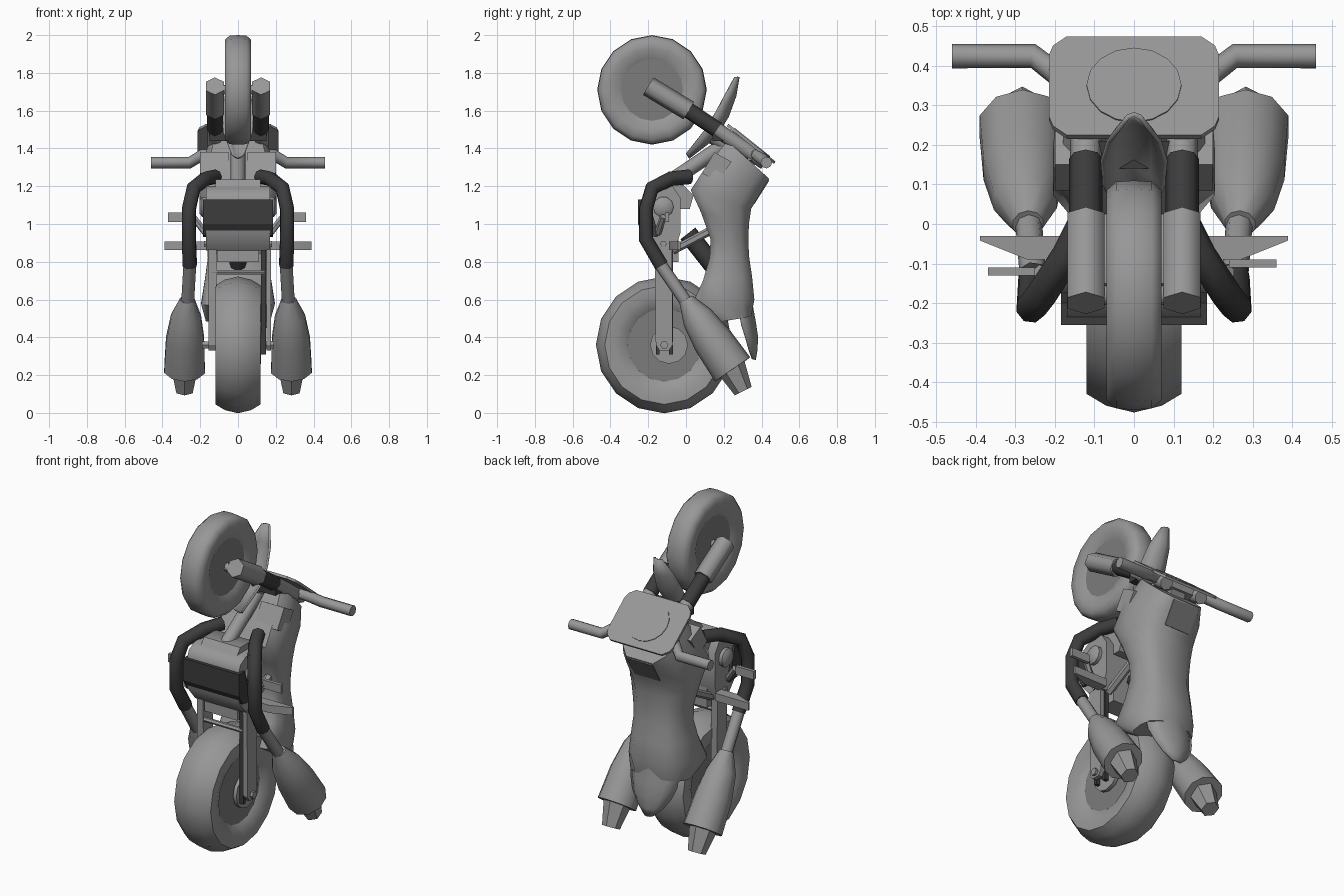
import bpy, bmesh, math
from mathutils import Vector

if "Cube" in bpy.data.objects:
    bpy.data.objects.remove(bpy.data.objects["Cube"])


def material(name, v):
    m = bpy.data.materials.new(name)
    m.diffuse_color = (v, v, v, 1)
    m.use_nodes = True
    m.node_tree.nodes["Principled BSDF"].inputs["Base Color"].default_value = m.diffuse_color
    return m


GREY = material("grey paint", 0.31)
HUB = material("hub grey", 0.2)
DARK = material("dark metal", 0.045)


def finish(name, bm, mat, angle=40):
    bmesh.ops.remove_doubles(bm, verts=bm.verts, dist=0.0002)
    bmesh.ops.recalc_face_normals(bm, faces=bm.faces)
    me = bpy.data.meshes.new(name)
    bm.to_mesh(me)
    bm.free()
    ob = bpy.data.objects.new(name, me)
    bpy.context.collection.objects.link(ob)
    me.materials.append(mat)
    bpy.ops.object.select_all(action='DESELECT')
    ob.select_set(True)
    bpy.context.view_layer.objects.active = ob
    bpy.ops.object.shade_smooth_by_angle(angle=math.radians(angle))
    return ob


def skin(name, rings, mat, caps=True, angle=40):
    """Joins closed rings of points into one surface."""
    bm = bmesh.new()
    vs = [[bm.verts.new(p) for p in r] for r in rings]
    n = len(vs[0])
    for a, b in zip(vs, vs[1:]):
        for i in range(n):
            bm.faces.new((a[i], a[(i + 1) % n], b[(i + 1) % n], b[i]))
    if caps:
        bm.faces.new(vs[0])
        bm.faces.new(vs[-1])
    return finish(name, bm, mat, angle)


def tube(name, pts, radii, mat, sides=8, angle=50):
    """Tube through points, one radius per point."""
    pts = [Vector(p) for p in pts]
    if not isinstance(radii, (list, tuple)):
        radii = [radii] * len(pts)
    rings, u = [], None
    for i, p in enumerate(pts):
        t = (pts[min(i + 1, len(pts) - 1)] - pts[max(i - 1, 0)]).normalized()
        if u is None:
            u = t.cross(Vector((1, 0, 0)))
            if u.length < 0.3:
                u = t.cross(Vector((0, 0, 1)))
        u = (u - t * u.dot(t)).normalized()
        v = t.cross(u)
        rings.append([p + (u * math.cos(a) + v * math.sin(a)) * radii[i]
                      for a in (2 * math.pi * k / sides for k in range(sides))])
    return skin(name, rings, mat, angle=angle)


def prism(name, outline, x0, x1, mat, angle=30):
    """Side outline (y, z) stretched from x0 to x1."""
    return skin(name, [[(x, y, z) for y, z in outline] for x in (x0, x1)], mat, angle=angle)


def box(name, c, s, mat):
    y, z, h, k = c[1], c[2], s[1] / 2, s[2] / 2
    return prism(name, [(y - h, z - k), (y + h, z - k), (y + h, z + k), (y - h, z + k)],
                 c[0] - s[0] / 2, c[0] + s[0] / 2, mat)


def wheel(name, cy, cz, section, hub_x, hub_r, sides=16):
    """Tyre turned about the x axis, with a hub disc."""
    full = [(-x, r) for x, r in reversed(section)] + section[1:]
    rings = [[(x, cy + r * math.sin(2 * math.pi * k / sides),
               cz + r * math.cos(2 * math.pi * k / sides)) for k in range(sides)]
             for x, r in full]
    skin(name + "_tyre", rings, GREY, caps=False, angle=50)
    tube(name + "_hub", [(-hub_x, cy, cz), (hub_x, cy, cz)], hub_r, HUB, sides=sides)


def blade(name, path, centre, drop):
    """Thin mudguard: ridge path of (y, z, half width), edges dropped to the centre."""
    bm = bmesh.new()
    rows = []
    for y, z, w in path:
        d = (Vector((0, *centre)) - Vector((0, y, z))).normalized() * drop * w
        rows.append([bm.verts.new(Vector((x, y, z)) + d * f)
                     for x, f in ((-w, 1), (-w * .6, .35), (0, 0), (w * .6, .35), (w, 1))])
    for a, b in zip(rows, rows[1:]):
        for i in range(4):
            bm.faces.new((a[i], a[i + 1], b[i + 1], b[i]))
    ob = finish(name, bm, GREY, 60)
    ob.modifiers.new("thickness", 'SOLIDIFY').thickness = 0.012


# Wheels
wheel("rear_wheel", -0.115, 0.36,
      [(0, .362), (.07, .345), (.12, .315), (.12, .26), (.10, .21), (.085, .19)], .088, .195)
wheel("front_wheel", -0.18, 1.71,
      [(0, .29), (.045, .287), (.07, .265), (.07, .22), (.06, .18), (.05, .16)], .052, .165)
tube("front_axle", [(-.13, -.18, 1.71), (.13, -.18, 1.71)], .025, GREY)
tube("rear_axle", [(-.19, -.115, .36), (.19, -.115, .36)], .022, GREY, sides=6)
blade("front_mudguard", [(.272, 1.78, .02), (.255, 1.68, .06), (.215, 1.57, .075),
                         (.14, 1.455, .07), (.01, 1.355, .025)], (-.18, 1.71), .85)
blade("tail_mudguard", [(.345, .68, .12), (.352, .58, .16), (.37, .48, .155), (.382, .40, .13),
                        (.378, .33, .085), (.37, .28, .03)], (-.115, .36), .45)

# Body: tank, saddle and side panels lofted as one shell
SECTION = [(.8, 0), (1, .15), (1, .5), (.88, .8), (.55, 1)]
rings = []
for yi, zi, yo, zo, w in [(.22, 1.44, .44, 1.24, .16), (.11, 1.31, .395, 1.165, .20),
                          (.025, 1.18, .345, 1.08, .205), (.08, 1.06, .333, 1.0, .185),
                          (.13, .92, .33, .90, .165), (.125, .82, .335, .82, .16),
                          (.09, .70, .35, .72, .175), (.03, .57, .362, .60, .195),
                          (.17, .48, .345, .51, .17)]:
    half = [(w * fx, yi + (yo - yi) * t, zi + (zo - zi) * t) for fx, t in SECTION]
    rings.append(half + [(-x, y, z) for x, y, z in reversed(half)])
skin("body_shell", rings, GREY, angle=48)
# Cap panel on the upper back of the body
prism("back_panel", [(.434, 1.235), (.441, 1.23), (.362, 1.105), (.35, 1.105)], -.085, .085, HUB)

# Number plate with a round lamp, tilted parallel to the fork
along = Vector((0, .25, -.20)).normalized()
normal = Vector((0, -along.z, along.y))
mid = Vector((0, .35, 1.43))


def plate(name, pts, lift, thick):
    skin(name, [[mid + Vector((a, 0, 0)) + along * b + normal * h for a, b in pts]
                for h in (lift - thick, lift)], GREY, angle=30)


q1 = [(.215, .10), (.205, .13), (.17, .16)]
q2 = [(-a, b) for a, b in reversed(q1)]
plate("front_plate", q1 + q2 + [(-a, -b) for a, b in q1] + [(-a, -b) for a, b in q2], 0, .015)
plate("lamp", [(.12 * math.cos(k * math.pi / 8), .12 * math.sin(k * math.pi / 8))
               for k in range(16)], .004, .008)

# Paired parts
for s, side in ((-1, "left"), (1, "right")):
    # Fork leg, handlebar and radiator
    fx = s * .122
    tube(side + "_fork_sleeve", [(fx, -.20, 1.73), (fx, .015, 1.60)], .054, GREY, 6, 65)
    tube(side + "_fork_slider", [(fx, .0, 1.61), (fx, .165, 1.50)], .042, DARK)
    tube(side + "_fork_upper", [(fx, .155, 1.505), (fx, .42, 1.325)], .04, GREY)
    tube(side + "_handlebar", [(s * .10, .37, 1.37), (s * .19, .375, 1.365),
                               (s * .255, .425, 1.325), (s * .46, .425, 1.325)], .031, GREY)
    prism(side + "_radiator", [(.15, 1.38), (.085, 1.27), (.17, 1.22), (.24, 1.33)],
          s * .05, s * .20, GREY)
    # Exhaust: header, link pipe, silencer and tip
    tube(side + "_header", [(s * .12, .02, 1.25), (s * .17, -.08, 1.24), (s * .235, -.18, 1.19),
                            (s * .26, -.212, 1.08), (s * .26, -.212, .92),
                            (s * .255, -.13, .78)], .039, DARK)
    tube(side + "_link_pipe", [(s * .255, -.135, .785), (s * .268, .02, .56)], .034, GREY)
    tube(side + "_silencer", [(s * .268, .0, .60), (s * .275, .06, .505), (s * .28, .14, .385),
                              (s * .283, .247, .23)], [.04, .084, .106, .113], GREY, 10)
    tube(side + "_silencer_tip", [(s * .283, .235, .25), (s * .283, .303, .115)],
         [.08, .05], GREY, 6)
    # Swingarm and rear frame stay
    arm = (.15, .175) if s > 0 else (-.155, -.115)
    prism(side + "_swingarm", [(-.16, .36), (-.14, .33), (-.09, .33), (-.07, .36),
                               (-.075, .88), (-.165, .88)], arm[0], arm[1], GREY)
    tube(side + "_frame_stay", [(s * .12, -.07, .86), (s * .12, .14, .97)], .022, GREY, 6)
    # Footpeg and control lever
    plan = [(.17, -.03), (.39, -.03), (.39, -.042), (.27, -.09), (.17, -.09)]
    skin(side + "_footpeg", [[(s * x, y, z) for x, y in plan] for z in (.862, .908)], GREY)
    lx, ly = (.37, -.12) if s < 0 else (.36, -.10)
    box(side + "_control_lever", (s * (lx - .06), ly, 1.035), (.12, .02, .05), GREY)
    tube(side + "_lever_arm", [(s * .24, -.12, 1.04), (s * .17, -.15, .95)], .018, GREY, 6)
    # Engine cover
    tube(side + "_engine_cover", [(s * .14, -.12, 1.09), (s * .19, -.12, 1.09),
                                  (s * .205, -.12, 1.09)], [.055, .055, .035], GREY, 10)

# Engine block, head and dark guard
prism("engine_block", [(-.235, .95), (-.16, .86), (-.06, .86), (-.03, .95), (-.03, 1.14),
                       (-.07, 1.20), (-.17, 1.20), (-.22, 1.17), (-.235, 1.13)],
      -.17, .17, GREY, 50)
prism("engine_guard", [(-.255, 1.13), (-.255, 1.00), (-.22, .94), (-.15, .93),
                       (-.15, .96), (-.2, 1.13)], -.185, .185, DARK)
prism("engine_head", [(-.19, 1.18), (-.15, 1.235), (-.04, 1.235), (.04, 1.15), (.02, 1.08),
                      (-.05, 1.08)], -.12, .12, GREY, 50)
tube("frame_spine", [(0, -.12, 1.20), (0, .19, 1.41)], .04, GREY)
tube("steering_head", [(0, .15, 1.47), (0, .37, 1.32)], .05, GREY)
box("lower_clamp", (0, .175, 1.465), (.30, .07, .05), DARK)
box("upper_clamp", (0, .36, 1.36), (.30, .07, .05), GREY)

# Rear suspension, chain and cross bars
tube("shock_absorber", [(0, .01, .95), (0, .16, .76)], .05, DARK)
box("gearbox_plate", (0, -.1, .86), (.22, .12, .12), GREY)
for y in (-.15, -.08):
    box("chain_run", (.134, y, .60), (.026, .02, .58), DARK)
tube("sprocket", [(.10, -.09, .36), (.122, -.09, .36)], .10, GREY, 12)
tube("brake_disc", [(-.11, -.115, .36), (-.10, -.115, .36)], .10, HUB, 12)
tube("swingarm_bar", [(-.14, -.15, .745), (.14, -.15, .745)], .014, GREY, 6)
tube("pivot_bar", [(-.18, -.12, .895), (.18, -.12, .895)], .018, GREY, 6)
